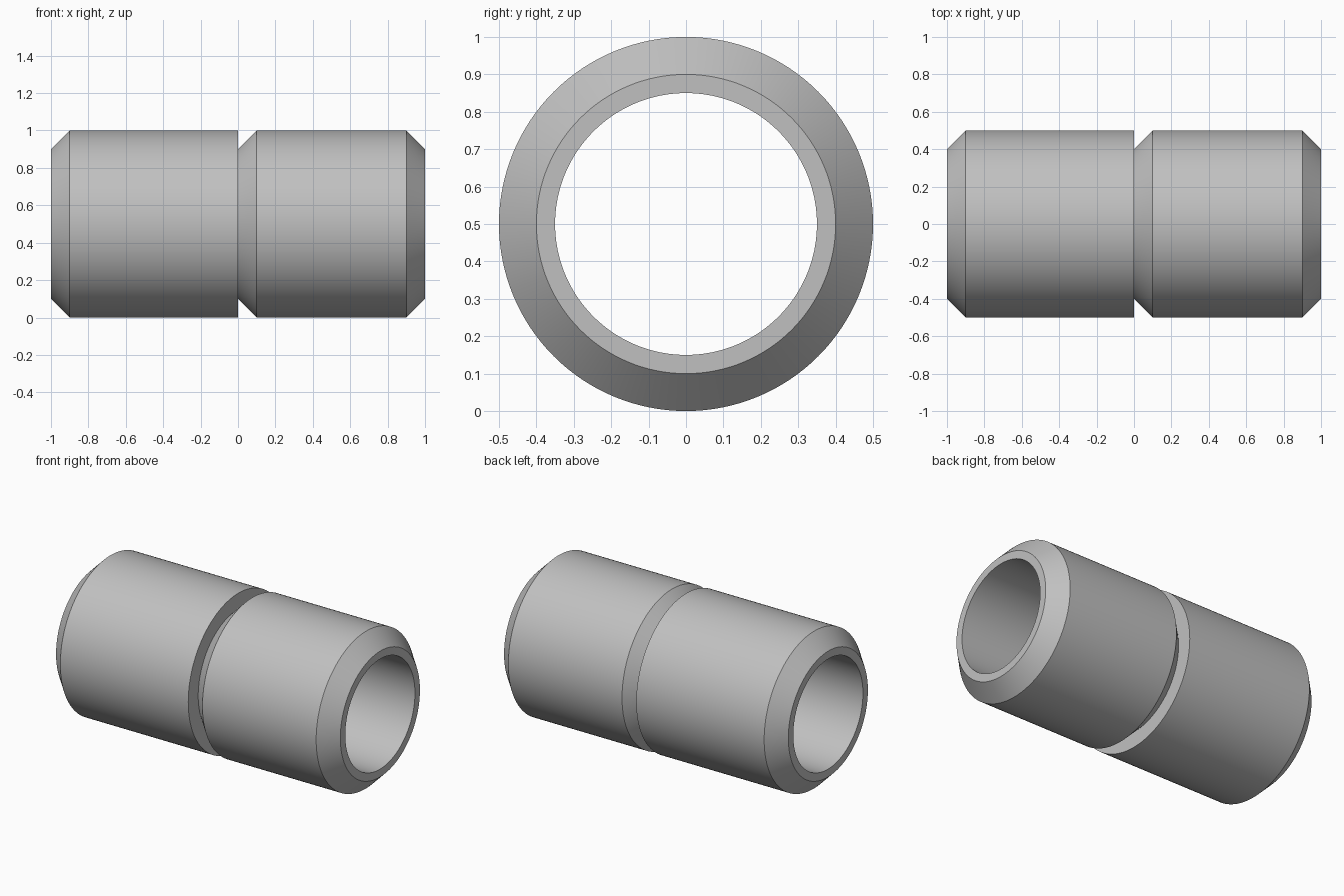
import bpy
import bmesh
from math import cos, sin, tau, radians

SEGMENTS = 128
AXIS_Z = 0.5

if "Cube" in bpy.data.objects:
    bpy.data.objects.remove(bpy.data.objects["Cube"], do_unlink=True)

# Plain grey metal
grey = bpy.data.materials.new("grey_metal")
grey.use_nodes = True
colour = (0.53, 0.53, 0.53, 1)
grey.diffuse_color = colour
grey.node_tree.nodes["Principled BSDF"].inputs["Base Color"].default_value = colour


def revolve_x(name, profile, material):
    """Revolve a closed (x, radius) profile around the lengthwise axis."""
    bm = bmesh.new()
    rings = []
    for x, r in profile:
        rings.append([bm.verts.new((x, r * cos(tau * i / SEGMENTS),
                                    AXIS_Z + r * sin(tau * i / SEGMENTS)))
                      for i in range(SEGMENTS)])
    for a, b in zip(rings, rings[1:] + rings[:1]):
        for i in range(SEGMENTS):
            j = (i + 1) % SEGMENTS
            bm.faces.new((a[i], a[j], b[j], b[i]))
    bmesh.ops.recalc_face_normals(bm, faces=bm.faces)
    mesh = bpy.data.meshes.new(name)
    bm.to_mesh(mesh)
    bm.free()
    mesh.materials.append(material)
    obj = bpy.data.objects.new(name, mesh)
    bpy.context.collection.objects.link(obj)
    bpy.ops.object.select_all(action="DESELECT")
    obj.select_set(True)
    bpy.context.view_layer.objects.active = obj
    bpy.ops.object.shade_smooth_by_angle(angle=radians(30))
    return obj


# Hollow sleeve: chamfered ends, one-sided V groove at the middle, through bore
OUTER, NECK, BORE, CHAMFER = 0.5, 0.4, 0.35, 0.1
revolve_x("grooved_sleeve", [
    (-1, BORE), (-1, NECK), (-1 + CHAMFER, OUTER),
    (0, OUTER), (0, NECK), (CHAMFER, OUTER),
    (1 - CHAMFER, OUTER), (1, NECK), (1, BORE),
], grey)
